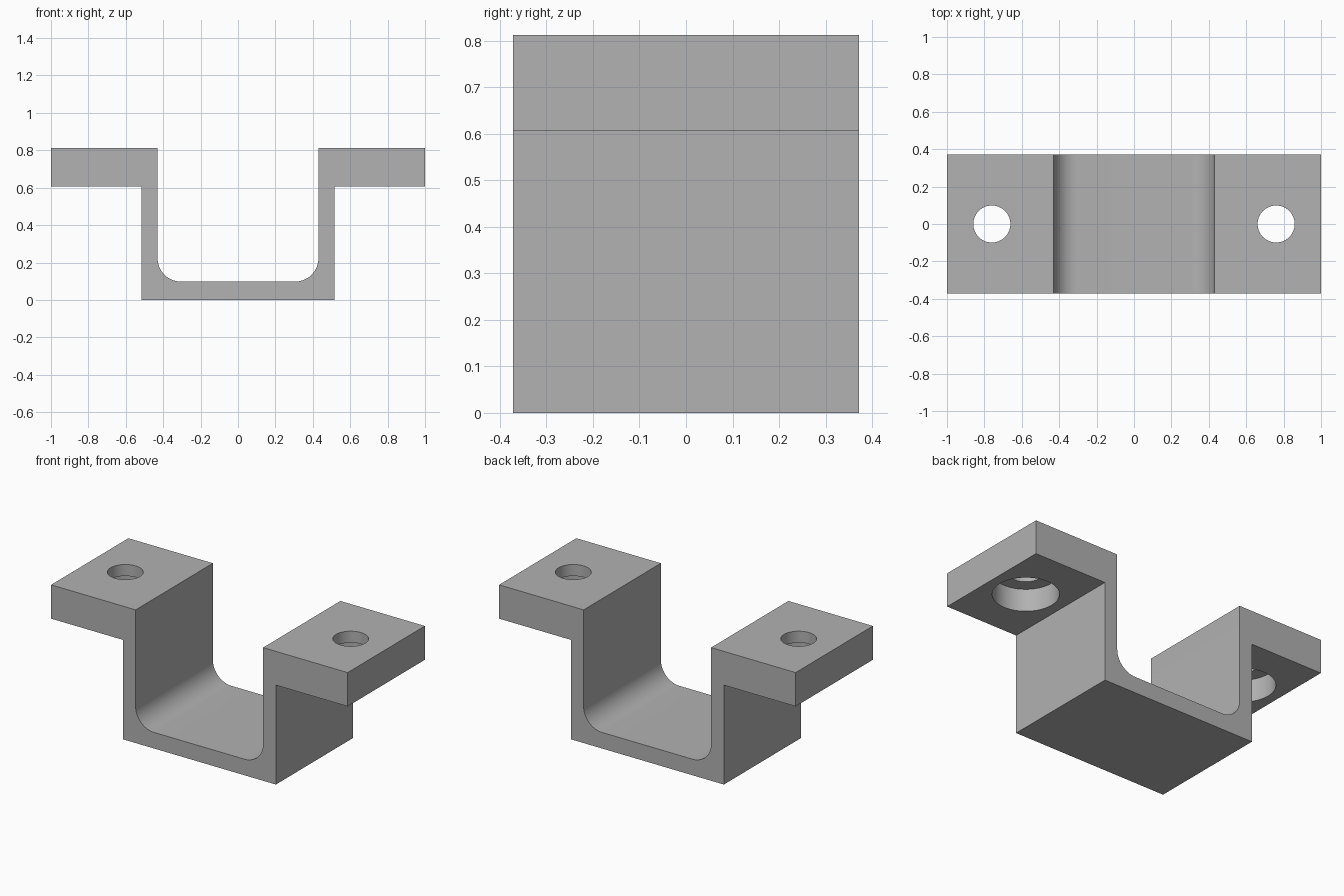
import bpy
import bmesh
import math

cube = bpy.data.objects.get("Cube")
if cube:
    bpy.data.objects.remove(cube, do_unlink=True)

HALF_DEPTH = 0.372
HEIGHT = 0.812
FLANGE_BOTTOM = 0.606
FLOOR = 0.098
OUTER, INNER = 0.516, 0.43
FILLET = 0.125
HOLE_X = 0.76
FILLET_STEPS = 16

grey = bpy.data.materials.new("plain grey")
grey.use_nodes = True
colour = (0.445, 0.445, 0.445, 1)
grey.diffuse_color = colour
grey.node_tree.nodes["Principled BSDF"].inputs["Base Color"].default_value = colour

# Half profile from the bottom centre round to the channel floor, then mirrored
half = [(OUTER, 0), (OUTER, FLANGE_BOTTOM), (1, FLANGE_BOTTOM), (1, HEIGHT), (INNER, HEIGHT)]
for i in range(FILLET_STEPS + 1):
    a = math.pi / 2 * i / FILLET_STEPS
    half.append((INNER - FILLET + FILLET * math.cos(a), FLOOR + FILLET - FILLET * math.sin(a)))
profile = half + [(-x, z) for x, z in reversed(half)]

# Bracket body: the profile extruded front to back
bm = bmesh.new()
face = bm.faces.new([bm.verts.new((x, -HALF_DEPTH, z)) for x, z in profile])
ext = bmesh.ops.extrude_face_region(bm, geom=[face])
moved = [v for v in ext["geom"] if isinstance(v, bmesh.types.BMVert)]
bmesh.ops.translate(bm, verts=moved, vec=(0, 2 * HALF_DEPTH, 0))
bmesh.ops.recalc_face_normals(bm, faces=bm.faces)
mesh = bpy.data.meshes.new("bracket")
bm.to_mesh(mesh)
bm.free()
mesh.materials.append(grey)
bracket = bpy.data.objects.new("bracket", mesh)
bpy.context.collection.objects.link(bracket)


def drill(name, x, radius, bottom, top):
    """Cut a vertical round hole through the bracket between two heights."""
    bpy.ops.mesh.primitive_cylinder_add(vertices=64, radius=radius, depth=top - bottom,
                                        location=(x, 0, (bottom + top) / 2))
    cutter = bpy.context.object
    cutter.name = name
    cutter.data.materials.append(grey)
    cutter.hide_render = True
    bpy.context.view_layer.objects.active = bracket
    mod = bracket.modifiers.new(name, 'BOOLEAN')
    mod.operation = 'DIFFERENCE'
    mod.solver = 'EXACT'
    mod.object = cutter
    bpy.ops.object.modifier_apply(modifier=mod.name)
    bpy.data.objects.remove(cutter, do_unlink=True)


# Bolt holes, with a wide counterbore from below
for side, x in (("left", HOLE_X), ("right", -HOLE_X)):
    drill(side + "_bolt_hole", x, 0.099, 0.5, 0.9)
    drill(side + "_counterbore", x, 0.181, 0.5, FLANGE_BOTTOM + 0.136)

# Smooth the fillets and hole walls, keep the edges sharp
bpy.ops.object.select_all(action='DESELECT')
bracket.select_set(True)
bpy.context.view_layer.objects.active = bracket
bpy.ops.object.shade_smooth_by_angle(angle=math.radians(30))
